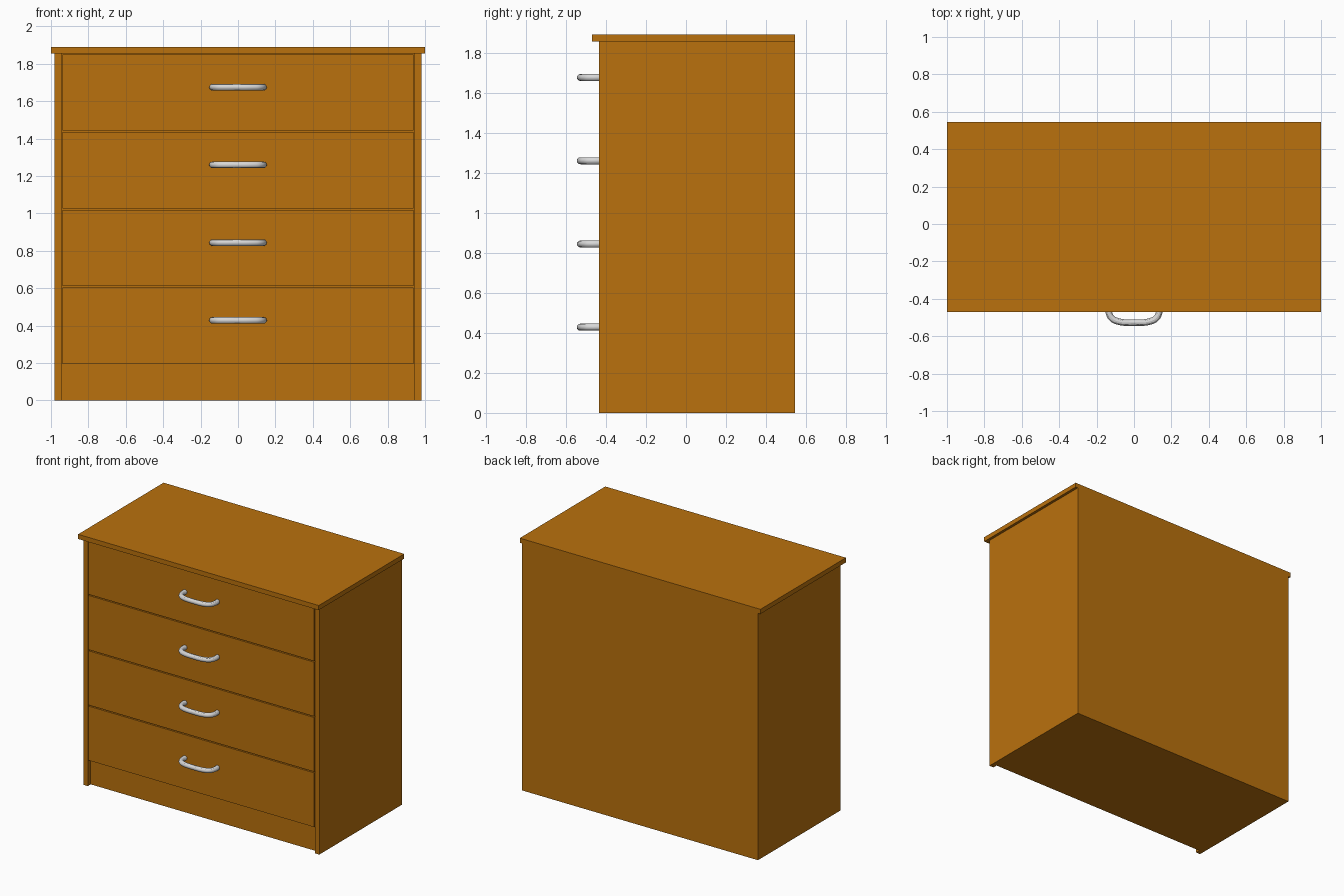
import bpy
import bmesh
from mathutils import Vector

if "Cube" in bpy.data.objects:
    bpy.data.objects.remove(bpy.data.objects["Cube"])


def material(name, rgb):
    m = bpy.data.materials.new(name)
    m.diffuse_color = (*rgb, 1)
    m.use_nodes = True
    m.node_tree.nodes["Principled BSDF"].inputs["Base Color"].default_value = m.diffuse_color
    return m


wood = material("warm_wood", (0.49, 0.165, 0.004))
metal = material("brushed_metal", (0.68, 0.68, 0.68))


def box(name, lo, hi, mat):
    lo, hi = Vector(lo), Vector(hi)
    bm = bmesh.new()
    bmesh.ops.create_cube(bm, size=1)
    bmesh.ops.scale(bm, vec=hi - lo, verts=bm.verts)
    bmesh.ops.translate(bm, vec=(lo + hi) / 2, verts=bm.verts)
    me = bpy.data.meshes.new(name)
    bm.to_mesh(me)
    bm.free()
    me.materials.append(mat)
    ob = bpy.data.objects.new(name, me)
    bpy.context.collection.objects.link(ob)
    return ob


def handle(name, z):
    # bowed tube whose ends run into the drawer front
    half = [(-0.135, -0.425), (-0.135, -0.47), (-0.118, -0.504), (-0.08, -0.522)]
    path = half + [(0, -0.5275)] + [(-x, y) for x, y in reversed(half)]
    cu = bpy.data.curves.new(name, 'CURVE')
    cu.dimensions = '3D'
    cu.bevel_depth = 0.0175
    cu.bevel_resolution = 4
    cu.resolution_u = 6
    cu.use_fill_caps = True
    sp = cu.splines.new('BEZIER')
    sp.bezier_points.add(len(path) - 1)
    for p, (x, y) in zip(sp.bezier_points, path):
        p.co = (x, y, z)
        p.handle_left_type = p.handle_right_type = 'AUTO'
    cu.materials.append(metal)
    ob = bpy.data.objects.new(name, cu)
    bpy.context.collection.objects.link(ob)
    bpy.ops.object.select_all(action='DESELECT')
    ob.select_set(True)
    bpy.context.view_layer.objects.active = ob
    bpy.ops.object.convert(target='MESH')
    bpy.ops.object.shade_smooth_by_angle()


FRONT, BACK, TOP = -0.435, 0.545, 1.855

# Top board, side panels and the carcass with its recessed plinth
box("top_board", (-1, -0.47, TOP), (1, BACK, 1.89), wood)
box("left_side_panel", (-0.98, FRONT, 0), (-0.944, BACK, TOP), wood)
box("right_side_panel", (0.944, FRONT, 0), (0.98, BACK, TOP), wood)
box("carcass_and_plinth", (-0.944, FRONT + 0.035, 0), (0.944, BACK, TOP), wood)

# Four drawers with handles
PITCH, GAP, BASE = 0.4157, 0.008, 0.195
for i in range(4):
    z = BASE + i * PITCH
    box(f"drawer_front_{i + 1}", (-0.938, FRONT, z),
        (0.938, FRONT + 0.035, z + PITCH - GAP), wood)
    handle(f"drawer_handle_{i + 1}", z + 0.233)
